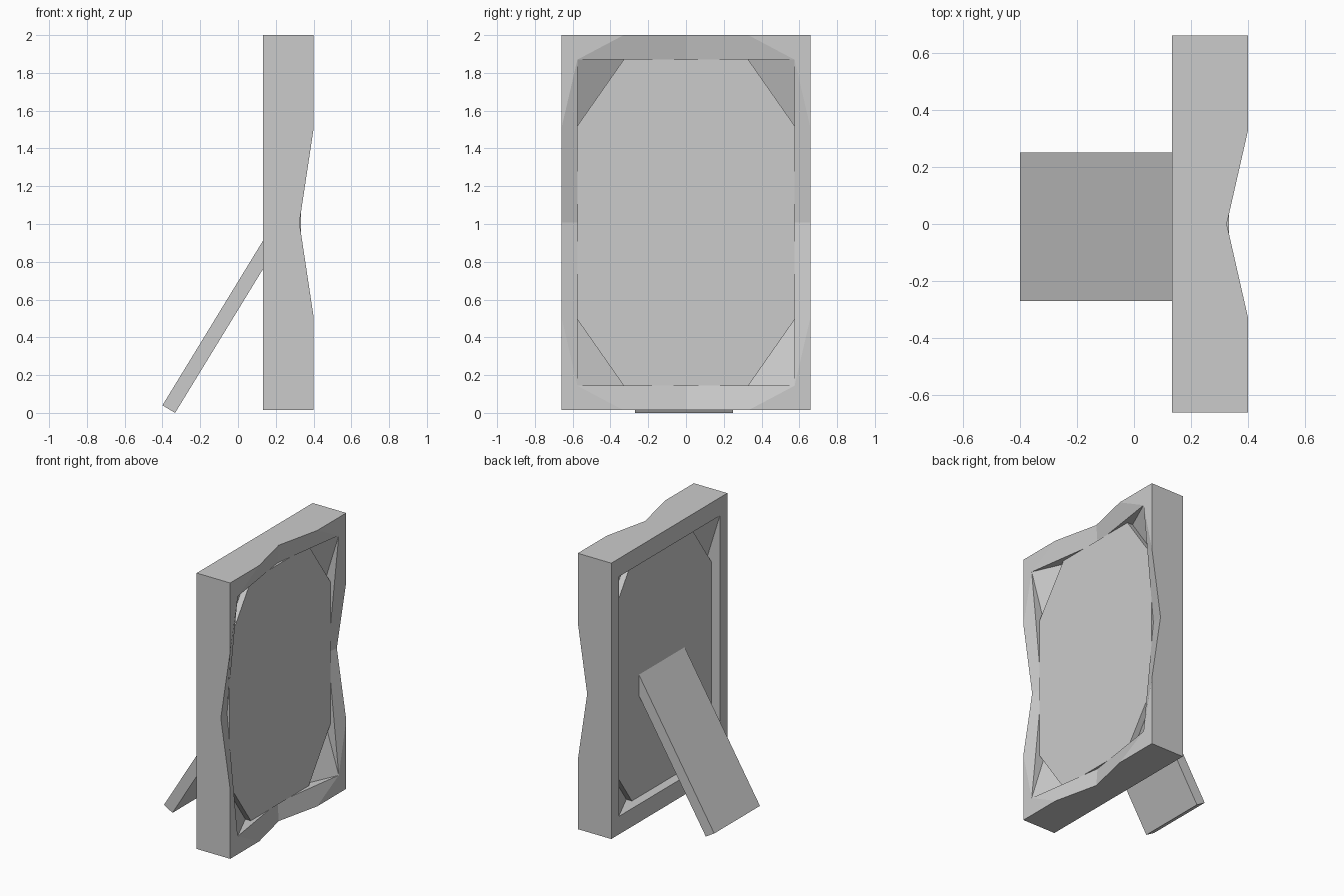
import bpy, bmesh

if "Cube" in bpy.data.objects:
    bpy.data.objects.remove(bpy.data.objects["Cube"])

ZC = 1.007                      # height of the frame centre
BACK, FRONT, DIP = 0.133, 0.40, 0.325
OY, OZ = 0.66, 0.993            # outer half sizes
IY, IZ = 0.575, 0.863           # opening half sizes


def make(name, bm):
    bmesh.ops.remove_doubles(bm, verts=bm.verts, dist=1e-4)
    bmesh.ops.recalc_face_normals(bm, faces=bm.faces)
    me = bpy.data.meshes.new(name)
    bm.to_mesh(me)
    bm.free()
    ob = bpy.data.objects.new(name, me)
    bpy.context.collection.objects.link(ob)
    return ob


def face(bm, pts):
    bm.faces.new([bm.verts.new(p) for p in pts])


def prism(name, pts, offset):
    # closed solid from a flat outline and an extrusion vector
    bm = bmesh.new()
    f = bm.faces.new([bm.verts.new(p) for p in pts])
    r = bmesh.ops.extrude_face_region(bm, geom=[f])
    vs = [v for v in r["geom"] if isinstance(v, bmesh.types.BMVert)]
    bmesh.ops.translate(bm, verts=vs, vec=offset)
    # keep the starting cap
    if f not in bm.faces[:]:
        bm.faces.new(f.verts)
    return make(name, bm)


QUARTERS = [(sy, sz) for sy in (-1, 1) for sz in (-1, 1)]

# Frame: four mirrored quarters with the front dipping mid-side
bm = bmesh.new()
for sy, sz in QUARTERS:
    def p(x, y, z):
        return (x, sy * y, ZC + sz * z)
    C, P, M = p(FRONT, OY, OZ), p(FRONT, 0.33, OZ), p(DIP, 0, OZ)
    Q, N = p(FRONT, OY, 0.497), p(DIP, OY, 0)
    c, m, n = p(FRONT, IY, IZ), p(0.315, 0, IZ), p(0.315, IY, 0)
    Cb, Mb, Nb = p(BACK, OY, OZ), p(BACK, 0, OZ), p(BACK, OY, 0)
    cb, mb, nb = p(BACK, IY, IZ), p(BACK, 0, IZ), p(BACK, IY, 0)
    for f in ([C, P, c, Q], [P, M, m, c], [Q, c, n, N],
              [Cb, Mb, mb, cb], [Cb, cb, nb, Nb],
              [C, P, M, Mb, Cb], [C, Q, N, Nb, Cb],
              [c, m, mb, cb], [c, n, nb, cb]):
        face(bm, f)
make("frame", bm)

# Corner braces: wedges filling the opening corners
bm = bmesh.new()
for sy, sz in QUARTERS:
    def p(x, dy, dz):
        return (x, sy * (IY - dy), ZC + sz * (IZ - dz))
    a, b = p(FRONT, 0, 0), p(BACK, 0, 0)
    u, v = p(0.267, 0.295, 0), p(0.267, 0, 0.43)
    for f in ([a, u, v], [b, v, u], [a, b, u], [a, v, b]):
        face(bm, f)
make("corner_braces", bm)

# Picture panel: thick board with cut corners
half = [(IY, IZ - 0.35), (IY - 0.245, IZ)]
outline = (half + [(-y, z) for y, z in reversed(half)]
           + [(-y, -z) for y, z in half] + [(y, -z) for y, z in reversed(half)])
prism("picture_panel", [(0.20, y, ZC + z) for y, z in outline], (0.133, 0, 0))

# Stand: leaning flat leg at the back
prof = [(-0.40, 0.04), (-0.333, 0.0), (0.22, 0.905), (0.22, 1.055)]
prism("stand", [(x, -0.27, z) for x, z in prof], (0, 0.52, 0))
